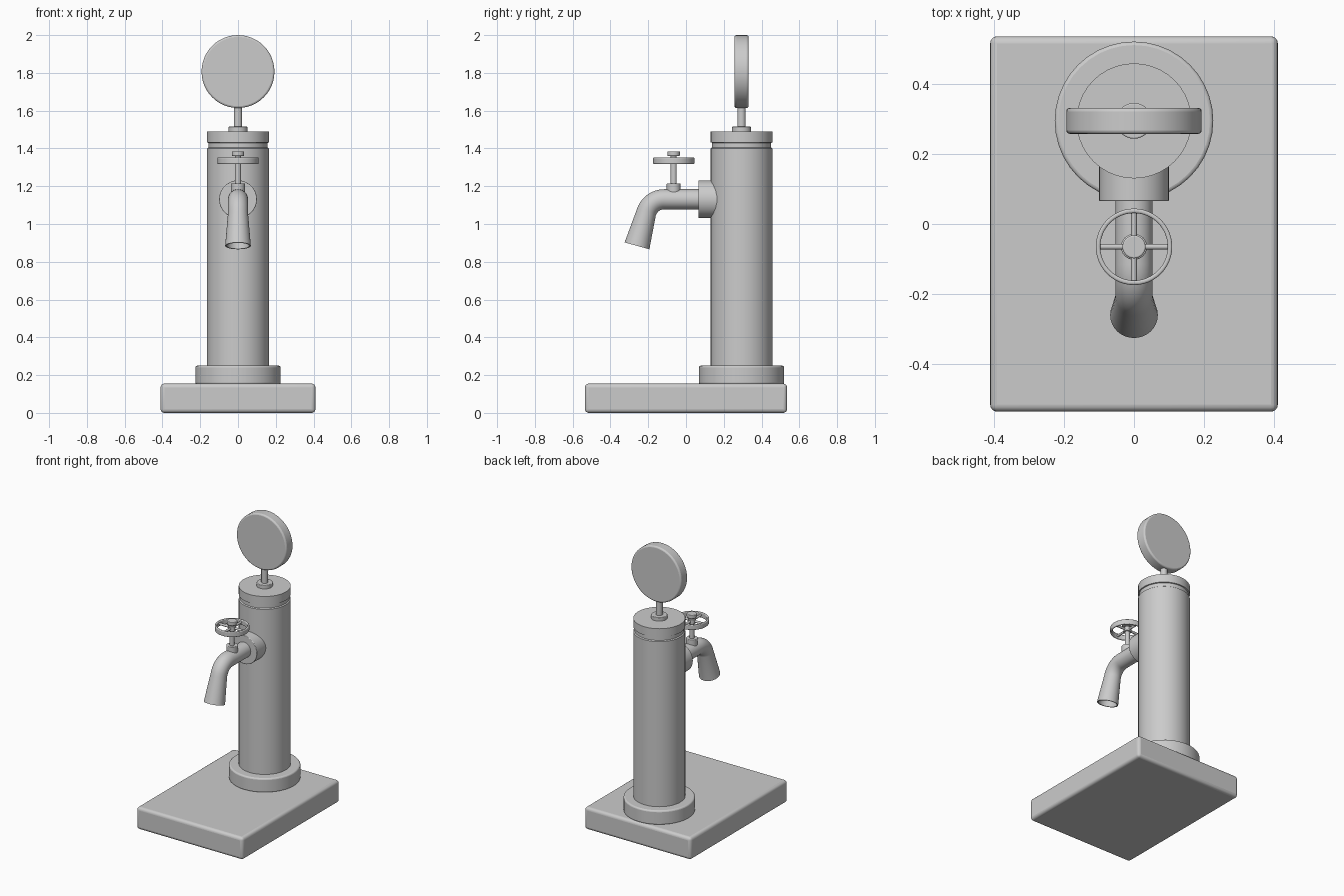
import bpy
import bmesh
from math import sin, cos, pi, radians
from mathutils import Matrix, Vector

if "Cube" in bpy.data.objects:
    bpy.data.objects.remove(bpy.data.objects["Cube"], do_unlink=True)

GREY = (0.6, 0.6, 0.6, 1.0)
metal = bpy.data.materials.new("plain_grey")
metal.use_nodes = True
metal.diffuse_color = GREY
shader = next(n for n in metal.node_tree.nodes if n.type == 'BSDF_PRINCIPLED')
shader.inputs["Base Color"].default_value = GREY

COLUMN_Y = 0.294
VALVE_Y = -0.065
PIPE_Z = 1.131


def finish(name, bm, bevel=0.0, segments=3):
    """Turn a bmesh into a shaded object with optional rounded edges."""
    bmesh.ops.recalc_face_normals(bm, faces=bm.faces[:])
    mesh = bpy.data.meshes.new(name)
    bm.to_mesh(mesh)
    bm.free()
    mesh.materials.append(metal)
    obj = bpy.data.objects.new(name, mesh)
    bpy.context.collection.objects.link(obj)
    bpy.ops.object.select_all(action='DESELECT')
    obj.select_set(True)
    bpy.context.view_layer.objects.active = obj
    bpy.ops.object.shade_smooth_by_angle(angle=radians(35))
    if bevel:
        mod = obj.modifiers.new("rounded_edges", 'BEVEL')
        mod.width = bevel
        mod.segments = segments
        mod.limit_method = 'ANGLE'
        mod.angle_limit = radians(40)
    return obj


def skin(bm, rings, closed=False):
    """Bridge rings of points; cap the ends unless the loop is closed."""
    loops = [[bm.verts.new(p) for p in ring] for ring in rings]
    n = len(loops[0])
    pairs = list(zip(loops, loops[1:]))
    if closed:
        pairs.append((loops[-1], loops[0]))
    else:
        bm.faces.new(loops[0])
        bm.faces.new(loops[-1])
    for a, b in pairs:
        for i in range(n):
            j = (i + 1) % n
            bm.faces.new((a[i], a[j], b[j], b[i]))


def lathe(name, profile, y, z=0.0, tilt=0.0, bevel=0.0, sides=32, closed=False):
    """Spin (radius, height) pairs about an axis, tilted about x."""
    place = Matrix.Translation((0, y, z)) @ Matrix.Rotation(tilt, 4, 'X')
    turns = [2 * pi * i / sides for i in range(sides)]
    rings = [[place @ Vector((r * cos(t), r * sin(t), h)) for t in turns]
             for r, h in profile]
    bm = bmesh.new()
    skin(bm, rings, closed)
    return finish(name, bm, bevel)


def rod(name, r, z0, z1, y, **options):
    return lathe(name, [(r, z0), (r, z1)], y, **options)


# Base slab
bm = bmesh.new()
bmesh.ops.create_cube(bm, size=1)
bmesh.ops.scale(bm, vec=(0.82, 1.07, 0.155), verts=bm.verts)
bmesh.ops.translate(bm, vec=(0, 0, 0.0775), verts=bm.verts)
finish("base_slab", bm, bevel=0.02, segments=4)

# Column with foot ring and a grooved cap
rod("foot_ring", 0.226, 0.15, 0.25, COLUMN_Y, bevel=0.01, sides=40)
lathe("column", [(0.164, 0.2), (0.164, 1.4), (0.157, 1.405), (0.157, 1.43),
                 (0.164, 1.432), (0.164, 1.49)], COLUMN_Y, sides=40)

# Round sign on its post
rod("sign_collar", 0.051, 1.48, 1.515, COLUMN_Y, bevel=0.004)
rod("sign_post", 0.022, 1.5, 1.65, COLUMN_Y, sides=24)
rod("sign_disc", 0.193, -0.037, 0.037, COLUMN_Y, z=1.807, tilt=pi / 2,
    bevel=0.01, sides=48)

# Flange joining the tap to the column
rod("tap_flange", 0.1, -0.115, 0.115, 0.18, z=PIPE_Z, tilt=pi / 2, bevel=0.004)

# Spout: straight pipe, bend, then a flared hollow nozzle
BEND_R = 0.1
BEND_END = radians(74.5)
BEND_Y = -0.115
stations = [(0.1, PIPE_Z, 0.0, 0.053)]
for k in range(9):
    a = BEND_END * k / 8
    stations.append((BEND_Y - BEND_R * sin(a),
                     PIPE_Z - BEND_R + BEND_R * cos(a), a, 0.053))
tip_y, tip_z = stations[-1][:2]
for reach, r in ((0.18, 0.068), (0.18, 0.06), (0.02, 0.045)):
    stations.append((tip_y - reach * cos(BEND_END),
                     tip_z - reach * sin(BEND_END), BEND_END, r))
rings = []
for y, z, a, r in stations:
    turns = [2 * pi * i / 32 for i in range(32)]
    rings.append([(r * cos(t), y - r * sin(t) * sin(a), z + r * sin(t) * cos(a))
                  for t in turns])
bm = bmesh.new()
skin(bm, rings)
finish("spout", bm)

# Valve stem, nut and top knob
rod("valve_nut", 0.037, 1.16, 1.215, VALVE_Y, bevel=0.004, sides=24)
rod("valve_stem", 0.016, 1.2, 1.37, VALVE_Y, sides=20)
rod("wheel_hub", 0.026, 1.318, 1.35, VALVE_Y, bevel=0.003, sides=24)
rod("valve_knob", 0.033, 1.36, 1.385, VALVE_Y, bevel=0.004, sides=24)

# Handwheel rim and spokes
lathe("wheel_rim", [(0.096, 1.317), (0.109, 1.317), (0.109, 1.353), (0.096, 1.353)],
      VALVE_Y, bevel=0.005, sides=48, closed=True)
for label, turn in (("cross", 0), ("long", pi / 2)):
    bm = bmesh.new()
    spin = Matrix.Rotation(turn, 4, 'Z') @ Matrix.Rotation(pi / 2, 4, 'Y')
    bmesh.ops.create_cone(bm, cap_ends=True, segments=12, radius1=0.008,
                          radius2=0.008, depth=0.2,
                          matrix=Matrix.Translation((0, VALVE_Y, 1.335)) @ spin)
    finish("wheel_spoke_" + label, bm)
